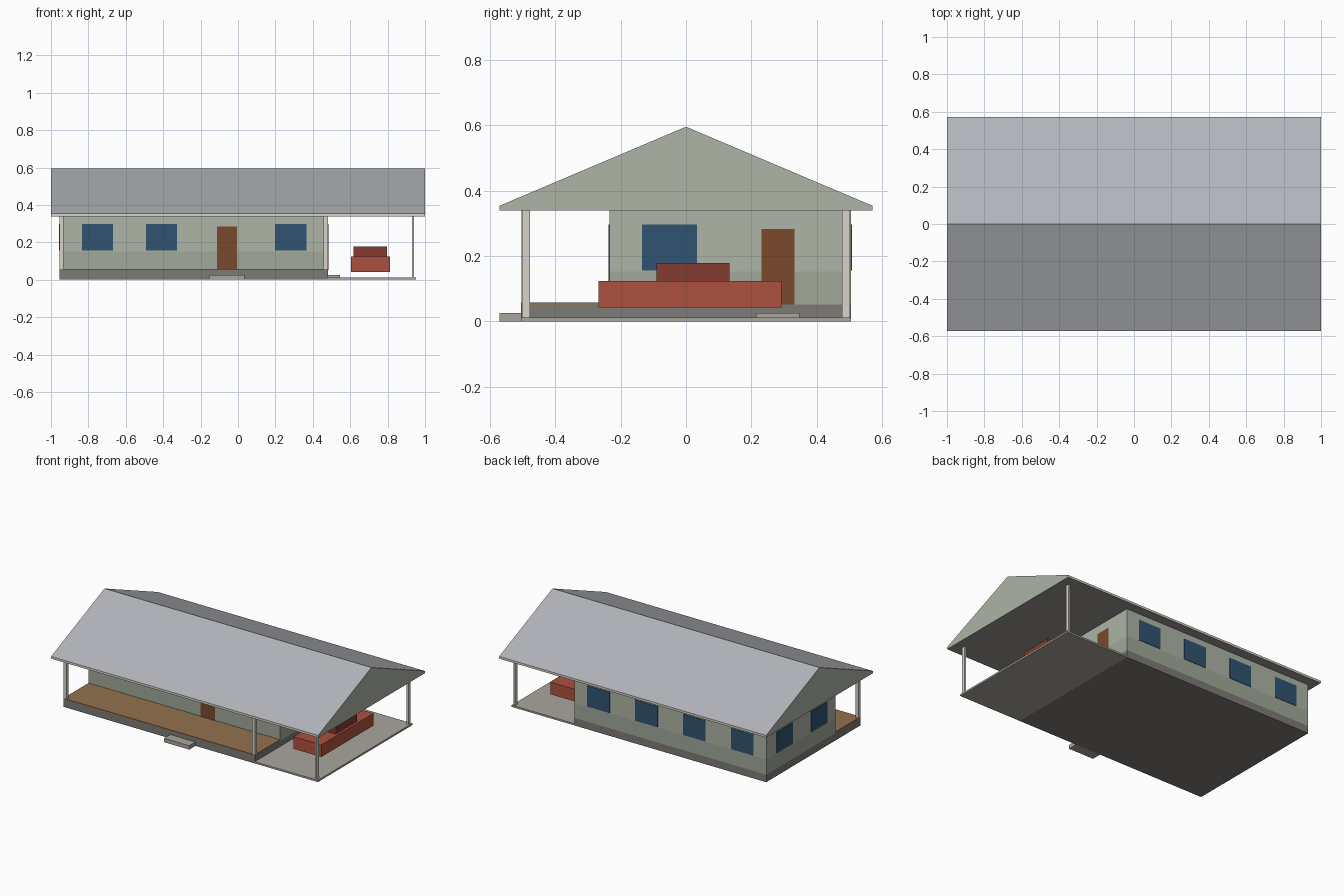
import bpy
import bmesh

if "Cube" in bpy.data.objects:
    bpy.data.objects.remove(bpy.data.objects["Cube"])


def mat(name, r, g, b):
    m = bpy.data.materials.new(name)
    m.diffuse_color = (*[(c / 255) ** 2.2 for c in (r, g, b)], 1)
    m.use_nodes = True
    m.node_tree.nodes["Principled BSDF"].inputs["Base Color"].default_value = m.diffuse_color
    return m


ROOF = mat("roof_grey", 176, 179, 184)
GREEN = mat("wall_green", 172, 179, 165)
LOWER = mat("lower_wall_green", 160, 167, 151)
CREAM = mat("trim_cream", 215, 210, 200)
SOFFIT = mat("soffit_grey", 150, 148, 143)
STONE = mat("foundation_grey", 125, 122, 118)
PAVE = mat("paving", 168, 164, 156)
DECK = mat("deck_wood", 145, 112, 78)
DOOR = mat("door_brown", 122, 74, 48)
GLASS = mat("window_blue", 52, 84, 112)
RED = mat("car_red", 170, 82, 64)
DARK_RED = mat("cabin_red", 132, 62, 50)


def mesh_object(name, bm, mats):
    me = bpy.data.meshes.new(name)
    bmesh.ops.recalc_face_normals(bm, faces=bm.faces)
    bm.to_mesh(me)
    bm.free()
    ob = bpy.data.objects.new(name, me)
    bpy.context.collection.objects.link(ob)
    for m in mats:
        me.materials.append(m)
    return ob


def box(name, xr, yr, zr, material):
    bm = bmesh.new()
    bmesh.ops.create_cube(bm, size=1)
    for v in bm.verts:
        v.co = [(a + b) / 2 + c * (b - a) for c, (a, b) in zip(v.co, (xr, yr, zr))]
    return mesh_object(name, bm, [material])


X0, X1, X2 = -0.955, 0.48, 0.952   # house left, house right, carport right
Y0, YW, Y1 = -0.505, -0.235, 0.505  # deck front, front wall, back
EAVE = 0.339

# Ground works
box("foundation", (X0, X1), (Y0, Y1), (0, 0.051), STONE)
box("porch_deck", (X0, X1), (Y0, YW), (0.051, 0.058), DECK)
box("carport_slab", (X1, X2), (Y0, Y1), (0, 0.012), PAVE)
box("front_step", (-0.155, 0.035), (-0.571, Y0), (0, 0.026), PAVE)
box("side_step", (X1, 0.545), (0.214, 0.348), (0.012, 0.026), PAVE)

# Walls
box("lower_wall", (X0, X1), (YW, Y1), (0.051, 0.152), LOWER)
box("upper_wall", (X0, X1), (YW, Y1), (0.152, EAVE), GREEN)

# Windows, thin panels on each wall
T = 0.003
WZ = (0.155, 0.297)
for i, x in enumerate((-0.751, -0.409, 0.281)):
    box(f"front_window_{i}", (x - 0.084, x + 0.084), (YW - T, YW + T), WZ, GLASS)
for i, x in enumerate((-0.776, -0.417, -0.058, 0.301)):
    box(f"back_window_{i}", (x - 0.084, x + 0.084), (Y1 - T, Y1 + T), WZ, GLASS)
for i, y in enumerate((-0.06, 0.31)):
    box(f"left_window_{i}", (X0 - T, X0 + T), (y - 0.084, y + 0.084), WZ, GLASS)
box("right_window", (X1 - T, X1 + T), (-0.135, 0.033), WZ, GLASS)

# Doors
box("front_door", (-0.113, -0.006), (YW - T, YW + T), (0.058, 0.285), DOOR)
box("side_door", (X1 - T, X1 + T), (0.232, 0.333), (0.051, 0.282), DOOR)

# Porch and carport posts
for name, x in (("left", X0 + 0.011), ("right", X1 - 0.011)):
    box(f"porch_post_{name}", (x - 0.011, x + 0.011), (-0.504, -0.48), (0.058, EAVE), CREAM)
for name, y in (("front", -0.49), ("back", 0.49)):
    box(f"carport_post_{name}", (0.929, 0.941), (y - 0.012, y + 0.012), (0.012, EAVE), CREAM)

# Gabled roof, a closed prism with coloured faces
profile = [(-0.571, EAVE), (0.571, EAVE), (0.571, 0.354), (0, 0.596), (-0.571, 0.354)]
bm = bmesh.new()
ends = [[bm.verts.new((x, y, z)) for y, z in profile] for x in (-1, 1)]
for end in ends:
    bm.faces.new(end).material_index = 1
for i, slot in enumerate((2, 3, 0, 0, 3)):
    j = (i + 1) % 5
    bm.faces.new((ends[0][i], ends[0][j], ends[1][j], ends[1][i])).material_index = slot
mesh_object("roof", bm, [ROOF, GREEN, SOFFIT, CREAM])

# Parked car
box("car_body", (0.604, 0.812), (-0.268, 0.292), (0.042, 0.124), RED)
box("car_cabin", (0.618, 0.796), (-0.09, 0.134), (0.124, 0.178), DARK_RED)
